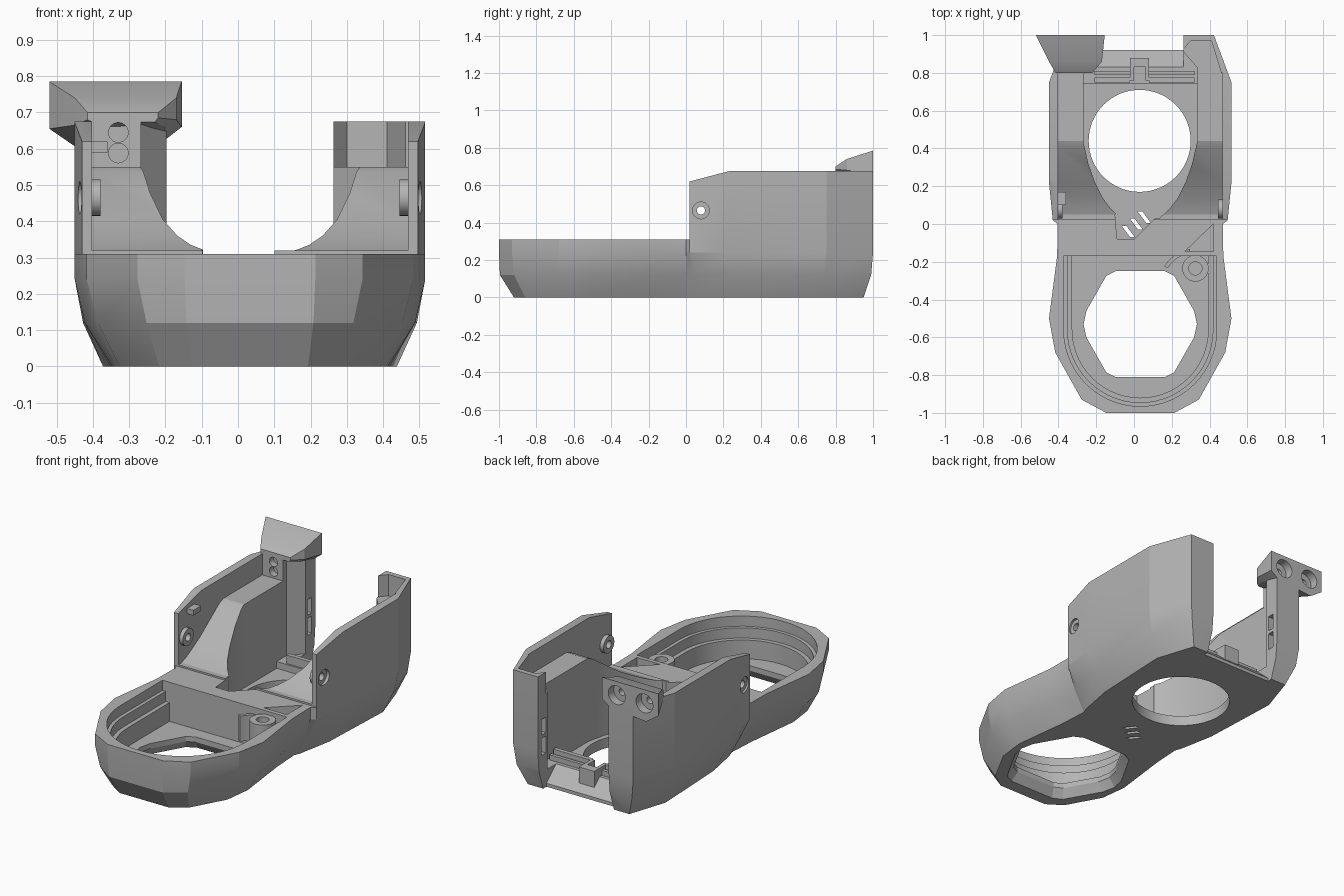
import bpy, bmesh, math
from mathutils import Vector

cube = bpy.data.objects.get("Cube")
if cube:
    bpy.data.objects.remove(cube, do_unlink=True)

CX = 0.033  # body centre line

grey = bpy.data.materials.new("plastic grey")
grey.use_nodes = True
grey.diffuse_color = (0.46, 0.46, 0.46, 1)
grey.node_tree.nodes["Principled BSDF"].inputs["Base Color"].default_value = (0.46, 0.46, 0.46, 1)


def loft(name, rings):
    """Skin a stack of rings that all have the same number of points."""
    bm = bmesh.new()
    rows = [[bm.verts.new(p) for p in ring] for ring in rings]
    n = len(rows[0])
    for a, b in zip(rows, rows[1:]):
        for i in range(n):
            j = (i + 1) % n
            bm.faces.new((a[i], a[j], b[j], b[i]))
    bm.faces.new(rows[0])
    bm.faces.new(rows[-1])
    bmesh.ops.recalc_face_normals(bm, faces=bm.faces)
    mesh = bpy.data.meshes.new(name)
    bm.to_mesh(mesh)
    bm.free()
    mesh.materials.append(grey)
    obj = bpy.data.objects.new(name, mesh)
    bpy.context.scene.collection.objects.link(obj)
    return obj


def plan(name, pts, z0, z1):
    return loft(name, [[(x, y, z) for x, y in pts] for z in (z0, z1)])


def side(name, pts, x0, x1):
    return loft(name, [[(x, y, z) for y, z in pts] for x in (x0, x1)])


def box(name, x0, x1, y0, y1, z0, z1):
    return plan(name, [(x0, y0), (x1, y0), (x1, y1), (x0, y1)], z0, z1)


def cylinder(name, centre, axis, r, depth, n=40):
    centre, axis = Vector(centre), Vector(axis).normalized()
    u = axis.orthogonal().normalized()
    v = axis.cross(u)
    ring = [u * r * math.cos(t * math.tau / n) + v * r * math.sin(t * math.tau / n) for t in range(n)]
    return loft(name, [[centre + axis * d + p for p in ring] for d in (-depth / 2, depth / 2)])


def mirrored(half):
    """Close a right-hand outline across the centre line."""
    return [(CX + x, y) for x, y in half] + [(CX - x, y) for x, y in reversed(half)]


def cut(obj, cutter):
    cutter.hide_render = True
    mod = obj.modifiers.new("cut", 'BOOLEAN')
    mod.operation, mod.solver, mod.object = 'DIFFERENCE', 'EXACT', cutter
    bpy.context.view_layer.objects.active = obj
    bpy.ops.object.modifier_apply(modifier=mod.name)
    bpy.data.objects.remove(cutter, do_unlink=True)


# Faceted outer body
foot = [(.16, -.92), (.25, -.86), (.36, -.66), (.38, -.5), (.34, -.17), (.33, 0), (.345, .04), (.385, .25), (.405, .72),
        (.33, .95)]
knee = [(.175, -.995), (.285, -.92), (.42, -.68), (.455, -.5), (.405, -.17), (.395, 0), (.41, .04), (.455, .25),
        (.46, .74), (.375, .99)]
rim = [(.18, -1), (.31, -.93), (.45, -.68), (.483, -.5), (.44, -.17), (.437, 0), (.463, .02), (.483, .22), (.483, .75),
       (.39, 1)]
body = loft("main_body", [[(x, y, z) for x, y in mirrored(outline)]
            for outline, z in ((foot, 0), (knee, .12), (rim, .24), (rim, .72))])

# Top silhouette: low nose, slanted start of the tall side walls
cut(body, side("trim", [(-1.2, .31), (.02, .31), (.02, .62), (.23, .675), (1.2, .675), (1.2, 1), (-1.2, 1)], -1, 1))


# Stepped round nose cavity
def bay(r, back=-.17, cy=-.56, n=28):
    arc = [(CX + r * math.cos(math.pi * i / n), cy - r * math.sin(math.pi * i / n)) for i in range(n + 1)]
    return [(CX + r, back)] + arc + [(CX - r, back)]


for r, z in ((.405, .25), (.385, .19), (.36, .08)):
    cut(body, plan("bay", bay(r), z, .5))

# Nose window, flared towards the underside
window = [(.13, -.81), (.18, -.785), (.285, -.60), (.30, -.53), (.285, -.46), (.18, -.275), (.13, -.25)]
cut(body, plan("window", mirrored(window), -.1, .2))
flare = [(x * 1.12, -.53 + (y + .53) * 1.12) for x, y in window]
cut(body, loft("window_flare", [[(x, y, z) for x, y in mirrored(w)]
               for w, z in ((flare, -.02), (flare, 0), (window, .05))]))

# Rear interior: ledges above the ducts, ramp down to the deck
ramp = [(-.05, .32), (.05, .32), (.09, .335), (.14, .36), (.22, .405), (.40, .535), (.44, .55)]
cut(body, side("ledge", ramp + [(.8, .55), (.8, .9), (-.05, .9)], CX - .435, CX + .435))
cut(body, plan("corner_pocket", [(.25, .78), (.468, .78), (.41, .97), (.30, .97), (.25, .91)], .55, .9))
channel = [(.10, .03), (.13, .055), (.163, .09), (.20, .14), (.24, .22), (.275, .32), (.30, .43), (.30, .74)]
cut(body, plan("centre_channel", mirrored(channel), .06, .9))
cut(body, plan("rear_gap", mirrored([(.30, .73), (.30, .83), (.23, .91), (.23, 1.2)]), .1, .9))
cut(body, side("rear_slope", [(.83, .12), (.83, .1), (.92, .02), (.92, -.1), (1.2, -.1), (1.2, .12)], CX - .23, CX + .23))
cut(body, cylinder("fan_hole", (.03, .44, 0), (0, 0, 1), .27, .5, 64))

# Deck recesses and slanted vents
cut(body, plan("deck_recess", [(-.09, -.08), (.0, -.08), (.13, .05), (.13, .12), (-.06, .12), (-.1, .05)], .06, .5))
cut(body, plan("deck_pocket", [(.27, -.145), (.42, -.145), (.42, 0)], .24, .5))
for x, y in ((-.03, -.04), (.012, .0), (.055, .035)):
    cut(body, plan("vent", [(x + .01, y - .03), (x + .035, y - .03), (x - .01, y + .03), (x - .035, y + .03)], -.1, .15))

# Screw holes through both side walls, with seats on the outside
for s in (-1, 1):
    cut(body, cylinder("screw_hole", (CX + s * .45, .08, .465), (1, 0, 0), .022, .2, 24))
    cut(body, cylinder("screw_seat", (CX + s * .495, .08, .465), (1, 0, 0), .045, .08, 32))

# Post slots facing the rear gap, and dimples in the front of the tall post
for s in (-1, 1):
    for z0, z1 in ((.2, .3), (.32, .41)):
        x = CX + s * .23
        cut(body, box("post_slot", x - .045, x + .045, .925, .965, z0, z1))
for z in (.645, .588):
    cut(body, cylinder("post_hole", (-.33, .8, z), (0, 1, 0), .027, .08, 24))

# Flared head on the tall post, with two round sockets
back = [(-.52, .785), (-.155, .785), (-.155, .66), (-.2, .625), (-.44, .6), (-.52, .655)]
middle = [(-.45, .74), (-.17, .74), (-.17, .68), (-.2, .66), (-.43, .65), (-.45, .665)]
front = [(-.415, .70), (-.22, .70), (-.22, .685), (-.23, .673), (-.40, .673), (-.415, .68)]
head = loft("post_head", [[(x, y, z) for x, z in ring] for ring, y in ((back, 1), (middle, .86), (front, .80))])
for target in (head, body):
    for x in (-.43, -.25):
        cut(target, cylinder("socket", (x, 1, .705), (0, 1, 0), .055, .1, 32))
        cut(target, cylinder("socket_bore", (x, .95, .705), (0, 1, 0), .02, .12, 20))

# Inner bosses around the side screws
parts = [body, head]
for s, label in ((-1, "right"), (1, "left")):
    boss = cylinder(label + "_screw_boss", (CX + s * .427, .08, .465), (1, 0, 0), .05, .03, 32)
    cut(boss, cylinder("bore", (CX + s * .427, .08, .465), (1, 0, 0), .022, .2, 24))
    parts.append(boss)
parts.append(box("wall_clip", -.415, -.36, .10, .17, .59, .62))

# Screw tube and curved rib in the nose
tube = cylinder("nose_screw_tube", (.325, -.235, .19), (0, 0, 1), .07, .2)
cut(tube, cylinder("bore", (.325, -.235, .3), (0, 0, 1), .035, .2, 24))
parts.append(tube)
arc = [(.33 + r * math.cos(a), -.33 + r * math.sin(a)) for r, order in ((.2, 1), (.18, -1))
       for a in [math.radians(100 + 8 * i) for i in range(7)][::order]]
parts.append(plan("nose_rib", arc, .12, .27))

# Rear cross rail with upright bracket
for x0, x1, label in ((-.21, -.02, "right"), (.08, .32, "left")):
    parts.append(box(label + "_rear_rail", x0, x1, .75, .775, .07, .15))
    parts.append(box(label + "_rear_rail_back", x0, x1, .79, .81, .07, .13))
parts.append(box("rear_bracket", -.02, .08, .83, .88, .05, .15))
for x in (-.02, .06):
    parts.append(box("bracket_arm", x, x + .02, .76, .84, .07, .15))

# Crisp facets, soft curves
for obj in parts:
    bpy.ops.object.select_all(action='DESELECT')
    obj.select_set(True)
    bpy.context.view_layer.objects.active = obj
    bpy.ops.object.shade_smooth_by_angle(angle=math.radians(18))
